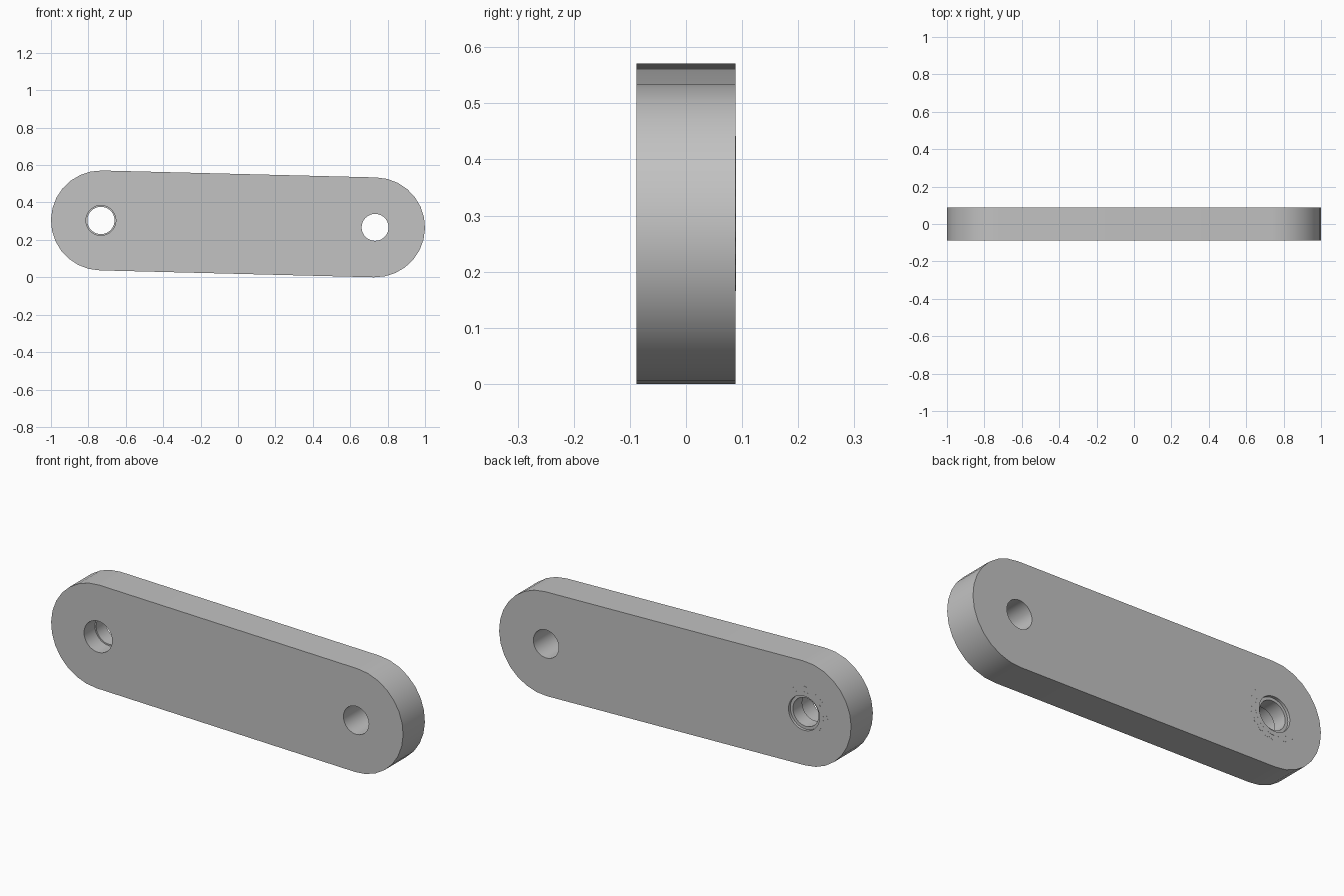
import bpy, bmesh, math
from mathutils import Vector

old = bpy.data.objects.get("Cube")
if old:
    bpy.data.objects.remove(old, do_unlink=True)

R = 0.267                      # end radius
HALF = 0.0885                  # half thickness
LEFT = Vector((-0.733, 0, 0.304))
RIGHT = Vector((0.733, 0, 0.267))

grey = bpy.data.materials.new("plain grey")
grey.use_nodes = True
colour = (0.54, 0.54, 0.54, 1)
grey.diffuse_color = colour
grey.node_tree.nodes["Principled BSDF"].inputs["Base Color"].default_value = colour


def finish(name, bm):
    bmesh.ops.recalc_face_normals(bm, faces=bm.faces)
    mesh = bpy.data.meshes.new(name)
    bm.to_mesh(mesh)
    bm.free()
    mesh.materials.append(grey)
    obj = bpy.data.objects.new(name, mesh)
    bpy.context.collection.objects.link(obj)
    return obj


def activate(obj):
    bpy.ops.object.select_all(action='DESELECT')
    obj.select_set(True)
    bpy.context.view_layer.objects.active = obj


def loft(name, loops, closed=False):
    """Skin matching point loops; cap the ends, or join last to first."""
    bm = bmesh.new()
    rows = [[bm.verts.new(p) for p in loop] for loop in loops]
    pairs = list(zip(rows, rows[1:]))
    if closed:
        pairs.append((rows[-1], rows[0]))
    else:
        bm.faces.new(rows[0])
        bm.faces.new(rows[-1])
    n = len(rows[0])
    for a, b in pairs:
        for i in range(n):
            j = (i + 1) % n
            bm.faces.new((a[i], a[j], b[j], b[i]))
    return finish(name, bm)


def circle(centre, y, radius, n=40, tooth=0.0):
    pts = []
    for i in range(n):
        a = math.tau * i / n
        r = radius + (tooth if i % 4 < 2 else 0)
        pts.append(centre + Vector((r * math.cos(a), y, r * math.sin(a))))
    return pts


# Slot-shaped arm, slightly tilted
tilt = math.atan2(RIGHT.z - LEFT.z, RIGHT.x - LEFT.x)


def outline(y, steps=14):
    pts = []
    for centre, start in ((RIGHT, -math.pi / 2), (LEFT, math.pi / 2)):
        for i in range(steps + 1):
            a = tilt + start + math.pi * i / steps
            pts.append(centre + Vector((R * math.cos(a), y, R * math.sin(a))))
    return pts


arm = loft("arm", [outline(-HALF), outline(HALF)])

# Plain hole at one end, stepped bore with an inner lip at the other
plain = [(-0.2, 0.072), (0.2, 0.072)]
stepped = [(-0.2, 0.08), (0.0, 0.08), (0.0, 0.073),
           (0.075, 0.073), (0.075, 0.088), (0.2, 0.088)]
for name, centre, profile in (("plain_hole", RIGHT, plain),
                              ("stepped_hole", LEFT, stepped)):
    cutter = loft(name, [circle(centre, y, r) for y, r in profile])
    cutter.hide_render = True
    activate(arm)
    mod = arm.modifiers.new(name, 'BOOLEAN')
    mod.operation = 'DIFFERENCE'
    mod.solver = 'EXACT'
    mod.object = cutter
    bpy.ops.object.modifier_apply(modifier=mod.name)
    bpy.data.objects.remove(cutter, do_unlink=True)


# Nearly flush toothed insert and collar around the bore on the back
def plate(name, inner, outer, top, n, tooth=0.0):
    low = HALF - 0.002
    return loft(name, [circle(LEFT, low, inner, n),
                       circle(LEFT, low, outer, n, tooth),
                       circle(LEFT, top, outer, n, tooth),
                       circle(LEFT, top, inner, n)], closed=True)


insert = plate("toothed_insert", 0.108, 0.130, HALF + 0.0004, 80, 0.008)
collar = plate("bore_collar", 0.088, 0.110, HALF + 0.0008, 40)

for obj in (arm, collar):
    activate(obj)
    bpy.ops.object.shade_smooth_by_angle(angle=math.radians(30))
